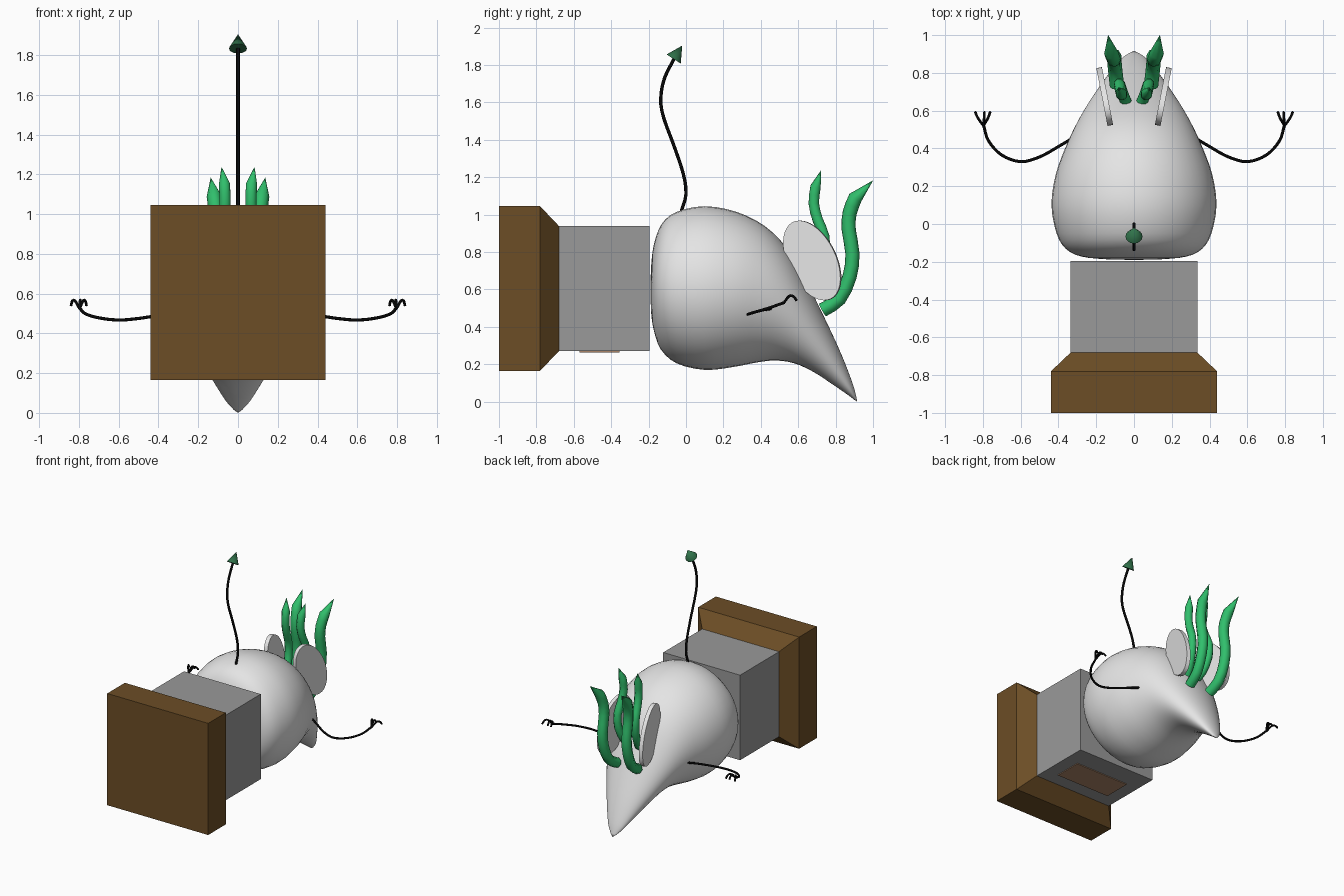
import bpy, bmesh, math
from mathutils import Matrix, Vector

cube = bpy.data.objects.get("Cube")
if cube:
    bpy.data.objects.remove(cube, do_unlink=True)


def material(name, r, g, b):
    m = bpy.data.materials.new(name)
    m.use_nodes = True
    m.diffuse_color = (r, g, b, 1)
    m.node_tree.nodes["Principled BSDF"].inputs["Base Color"].default_value = (r, g, b, 1)
    return m


PALE = material("pale grey", .78, .78, .78)
STONE = material("stone grey", .32, .32, .32)
WOOD = material("brown wood", .15, .075, .019)
TAN = material("tan plate", .42, .24, .14)
GREEN = material("bright green", .03, .52, .15)
DARK = material("dark green", .03, .17, .07)
BLACK = material("black", .002, .002, .002)


def finish(obj, mat, smooth=None):
    obj.data.materials.append(mat)
    bpy.ops.object.select_all(action='DESELECT')
    obj.select_set(True)
    bpy.context.view_layer.objects.active = obj
    if obj.type == 'CURVE':
        bpy.ops.object.convert(target='MESH')
    if smooth:
        bpy.ops.object.shade_smooth_by_angle(angle=math.radians(smooth))
    return bpy.context.view_layer.objects.active


def from_bmesh(name, bm, mat, smooth=None):
    bmesh.ops.recalc_face_normals(bm, faces=bm.faces)
    mesh = bpy.data.meshes.new(name)
    bm.to_mesh(mesh)
    bm.free()
    obj = bpy.data.objects.new(name, mesh)
    bpy.context.collection.objects.link(obj)
    return finish(obj, mat, smooth)


def spline(points, steps):
    """Catmull-Rom interpolation of points of any dimension."""
    pts = [Vector(p) for p in points]
    pts = [2 * pts[0] - pts[1]] + pts + [2 * pts[-1] - pts[-2]]
    out = []
    for a, b, c, d in zip(pts, pts[1:], pts[2:], pts[3:]):
        for i in range(steps):
            t = i / steps
            out.append(.5 * (2 * b + (c - a) * t + (2 * a - 5 * b + 4 * c - d) * t * t
                             + (3 * b - a - 3 * c + d) * t ** 3))
    return out + [pts[-2]]


def tube(name, points, radius, mat, tip=None, steps=3):
    """Round tube along a smooth path, with an optional pointed tip."""
    path = spline(points, steps)
    cu = bpy.data.curves.new(name, 'CURVE')
    cu.dimensions = '3D'
    cu.bevel_depth = radius
    cu.bevel_resolution = 2
    cu.use_fill_caps = True
    sp = cu.splines.new('POLY')
    if tip:
        path.append(Vector(tip))
    sp.points.add(len(path) - 1)
    for p, co in zip(sp.points, path):
        p.co = (*co, 1)
    if tip:
        sp.points[-1].radius = .01
    obj = bpy.data.objects.new(name, cu)
    bpy.context.collection.objects.link(obj)
    return finish(obj, mat, 50)


def box(name, lo, hi, mat):
    bm = bmesh.new()
    lo, hi = Vector(lo), Vector(hi)
    bmesh.ops.create_cube(bm, size=1, matrix=Matrix.Translation((lo + hi) / 2)
                          @ Matrix.Diagonal((*(hi - lo), 1)))
    return from_bmesh(name, bm, mat)


# Body: elliptical rings given as top y, top z, bottom y, bottom z, half width
rings = [(-.189, .66, -.189, .54, .07), (-.186, .73, -.186, .47, .16),
         (-.172, .84, -.172, .38, .28), (-.13, .95, -.135, .28, .36),
         (-.05, 1.015, -.05, .205, .41), (.1, 1.045, .1, .17, .437),
         (.27, 1.015, .25, .185, .415), (.42, .94, .38, .21, .365),
         (.54, .82, .48, .22, .315), (.64, .65, .58, .205, .26),
         (.74, .45, .68, .16, .195), (.83, .255, .78, .095, .125),
         (.89, .1, .86, .04, .065), (.911, .025, .9, .01, .022)]
SEG = 40
bm = bmesh.new()
loops = []
for ty, tz, by, bz, w in spline(rings, 3):
    loop = []
    for k in range(SEG):
        a = math.tau * k / SEG
        c = (1 + math.cos(a)) / 2
        loop.append(bm.verts.new((w * math.sin(a), by + (ty - by) * c, bz + (tz - bz) * c)))
    loops.append(loop)
for a, b in zip(loops, loops[1:]):
    for k in range(SEG):
        n = (k + 1) % SEG
        bm.faces.new((a[k], a[n], b[n], b[k]))
for loop, pole in ((loops[0], (0, -.19, .6)), (loops[-1], (0, .916, 0))):
    v = bm.verts.new(pole)
    for k in range(SEG):
        bm.faces.new((loop[k], loop[(k + 1) % SEG], v))
from_bmesh("body", bm, PALE, 80)

# Pedestal: stone block, flared wooden base, plate
box("stone_block", (-.335, -.68, .27), (.335, -.195, .94), STONE)
box("block_plate", (-.23, -.57, .264), (.23, -.355, .271), TAN)
bm = bmesh.new()
prev = None
for y, h in ((-1, .44), (-.78, .44), (-.68, .335)):
    loop = [bm.verts.new((sx * h, y, .605 + sz * h))
            for sx, sz in ((-1, -1), (1, -1), (1, 1), (-1, 1))]
    if prev:
        for k in range(4):
            n = (k + 1) % 4
            bm.faces.new((prev[k], prev[n], loop[n], loop[k]))
    else:
        bm.faces.new(loop)
    prev = loop
bm.faces.new(prev)
from_bmesh("wooden_base", bm, WOOD)

# Tail with a pointed tip
tube("tail", [(0, -.025, 1.02), (0, 0, 1.11), (0, -.015, 1.22), (0, -.065, 1.37),
              (0, -.12, 1.52), (0, -.135, 1.62), (0, -.115, 1.73), (0, -.06, 1.84)],
     .009, BLACK)
bm = bmesh.new()
axis = Vector((0, .045, .07))
turn = axis.to_track_quat('Z', 'Y').to_matrix().to_4x4()
bmesh.ops.create_cone(bm, cap_ends=True, segments=16, radius1=.045, radius2=0, depth=.085,
                      matrix=Matrix.Translation((0, -.043, 1.868)) @ turn)
from_bmesh("tail_tip", bm, DARK, 40)

# Paired parts
for side, s in (("left", 1), ("right", -1)):
    def mirror(points):
        return [(s * x, y, z) for x, y, z in points]

    # Ear: thin oval disc
    bm = bmesh.new()
    bmesh.ops.create_cone(
        bm, cap_ends=True, segments=40, radius1=1, radius2=1, depth=1,
        matrix=Matrix.Translation((s * .155, .675, .755))
        @ Matrix.Rotation(-s * math.radians(11), 4, 'Z')
        @ Matrix.Rotation(math.radians(27), 4, 'X')
        @ Matrix.Diagonal((.03, .13, .23, 1)) @ Matrix.Rotation(math.pi / 2, 4, 'Y'))
    from_bmesh(side + "_ear", bm, PALE, 40)

    # Horns
    tube(side + "_front_horn",
         mirror([(.09, .73, .49), (.1, .82, .55), (.105, .875, .67), (.105, .89, .79),
                 (.105, .87, .92), (.11, .875, 1.01), (.12, .905, 1.09)]),
         .038, GREEN, (s * .137, 1, 1.183), 2)
    tube(side + "_rear_horn",
         mirror([(.04, .64, .62), (.06, .69, .67), (.075, .735, .77), (.078, .74, .88),
                 (.07, .705, .97), (.065, .683, 1.06), (.068, .693, 1.15)]),
         .03, GREEN, (s * .083, .722, 1.237), 2)

    # Arm and fingers
    tube(side + "_arm",
         mirror([(.3, .47, .5), (.4, .41, .49), (.5, .355, .475), (.6, .33, .467),
                 (.7, .365, .478), (.77, .44, .5), (.797, .525, .53)]),
         .008, BLACK, steps=4)
    for name, dx in (("outer", .043), ("middle", -.005), ("inner", -.035)):
        tube(f"{side}_{name}_finger",
             mirror([(.797, .52, .525), (.797 + dx * .55, .552, .565),
                     (.797 + dx * .85, .575, .562), (.797 + dx, .592, .54)]),
             .007, BLACK)
